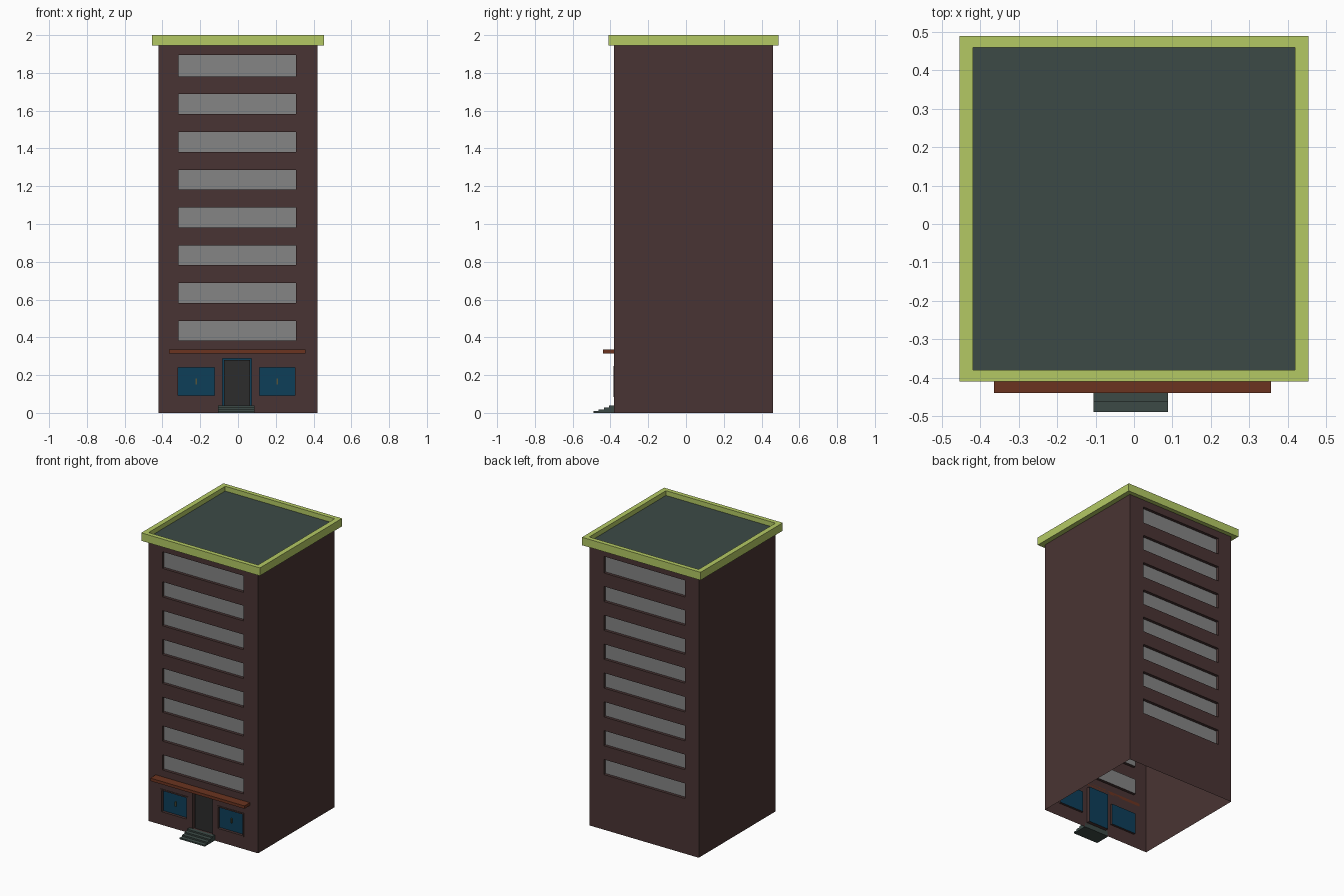
import bpy, bmesh
from mathutils import Vector

if "Cube" in bpy.data.objects:
    bpy.data.objects.remove(bpy.data.objects["Cube"])


def mat(name, hexa):
    def lin(c):
        c /= 255
        return c / 12.92 if c <= 0.04045 else ((c + 0.055) / 1.055) ** 2.4
    m = bpy.data.materials.new(name)
    m.diffuse_color = [lin(int(hexa[i:i + 2], 16)) for i in (0, 2, 4)] + [1]
    m.use_nodes = True
    m.node_tree.nodes["Principled BSDF"].inputs["Base Color"].default_value = m.diffuse_color
    return m


WALL = mat("brown wall", "493433")
GLASS = mat("grey glass", "858585")
BLUE = mat("blue glass", "0d3e59")
DOOR = mat("dark door", "2c2c2c")
RUST = mat("rust awning", "6b3420")
SLATE = mat("slate green", "3c4a46")
LIME = mat("lime trim", "b4c964")
BRASS = mat("brass handle", "55553a")


def finish(name, bm, *mats):
    me = bpy.data.meshes.new(name)
    bm.to_mesh(me)
    bm.free()
    for m in mats:
        me.materials.append(m)
    ob = bpy.data.objects.new(name, me)
    bpy.context.collection.objects.link(ob)
    return ob


def quad(bm, pts, normal, idx=0):
    f = bm.faces.new([bm.verts.new(p) for p in pts])
    f.normal_update()
    if f.normal.dot(Vector(normal)) < 0:
        f.normal_flip()
    f.material_index = idx


def box(name, x0, x1, y0, y1, z0, z1, m):
    bm = bmesh.new()
    bmesh.ops.create_cube(bm, size=1)
    for v in bm.verts:
        v.co = ((x0, x1)[v.co.x > 0], (y0, y1)[v.co.y > 0], (z0, z1)[v.co.z > 0])
    return finish(name, bm, m)


def wall(name, y, out, xs, zs, glass, depth):
    """Wall grid; every odd column/row cell is a recessed opening."""
    bm = bmesh.new()
    yi = y - out * depth
    for i, (a, b) in enumerate(zip(xs, xs[1:])):
        for j, (c, d) in enumerate(zip(zs, zs[1:])):
            hole = i % 2 and j % 2
            yy = yi if hole else y
            quad(bm, [(a, yy, c), (b, yy, c), (b, yy, d), (a, yy, d)],
                 (0, out, 0), 1 if hole else 0)
            if hole:
                for x, n in ((a, 1), (b, -1)):
                    quad(bm, [(x, y, c), (x, yi, c), (x, yi, d), (x, y, d)], (n, 0, 0))
                for z, n in ((c, 1), (d, -1)):
                    quad(bm, [(a, y, z), (b, y, z), (b, yi, z), (a, yi, z)], (0, 0, n))
    return finish(name, bm, WALL, glass)


L, R, F, B, TOP = -0.42, 0.42, -0.38, 0.46, 1.945

# upper floors, front and back
rows = [0.35]
for k in range(8):
    rows += [0.382 + 0.2 * k + 0.0 * k, 0.487 + 0.2 * k]
rows[-2:] = [1.78, 1.895]
rows.append(TOP)
wall("front_wall_upper", F, -1, [L, -0.315, 0.308, R], rows, GLASS, 0.02)
wall("back_wall_upper", B, 1, [L, -0.315, 0.308, R], rows, GLASS, 0.02)
wall("back_wall_lower", B, 1, [L, R], [0, 0.35], GLASS, 0.02)

# ground floor front: shop window, door, shop window
wall("shop_wall_left", F, -1, [L, -0.317, -0.125, -0.1], [0, 0.093, 0.24, 0.35], BLUE, 0.015)
wall("door_wall", F, -1, [-0.1, -0.082, 0.072, 0.09], [0, 0.035, 0.288, 0.35], BLUE, 0.025)
wall("shop_wall_right", F, -1, [0.09, 0.115, 0.302, R], [0, 0.093, 0.24, 0.35], BLUE, 0.015)
box("door", -0.074, 0.064, F + 0.016, F + 0.024, 0.036, 0.28, DOOR)

# side walls, single skins open underneath
for name, x, n in (("left_wall", L, -1), ("right_wall", R, 1)):
    bm = bmesh.new()
    quad(bm, [(x, F, 0), (x, B, 0), (x, B, TOP), (x, F, TOP)], (n, 0, 0))
    finish(name, bm, WALL)

# shop window frames and handles
for side, a, b in (("left", -0.317, -0.125), ("right", 0.115, 0.302)):
    t = 0.009
    for part, x0, x1, z0, z1 in (("bottom", a - t, b + t, 0.084, 0.093),
                                 ("top", a - t, b + t, 0.24, 0.249),
                                 ("side_a", a - t, a, 0.093, 0.24),
                                 ("side_b", b, b + t, 0.093, 0.24)):
        box(f"{side}_window_frame_{part}", x0, x1, F - 0.004, F, z0, z1, WALL)
    c = (a + b) / 2
    box(f"{side}_window_handle", c - 0.004, c + 0.004, F + 0.008, F + 0.014, 0.15, 0.182, BRASS)

# awning and entrance steps
box("awning", -0.365, 0.357, -0.44, F, 0.315, 0.335, RUST)
for k in range(4):
    box(f"step_{k + 1}", -0.105, 0.088, -0.49 + 0.0275 * k, F,
        0.0095 * k, 0.0095 * (k + 1), SLATE)

# roof deck and parapet ring
bm = bmesh.new()
quad(bm, [(L, F, 1.967), (R, F, 1.967), (R, B, 1.967), (L, B, 1.967)], (0, 0, 1))
finish("roof_deck", bm, SLATE)
XO, YF, YB = 0.455, -0.41, 0.49
box("parapet_front", -XO, XO, YF, F, TOP, 2, LIME)
box("parapet_back", -XO, XO, B, YB, TOP, 2, LIME)
box("parapet_left", -XO, L, F, B, TOP, 2, LIME)
box("parapet_right", R, XO, F, B, TOP, 2, LIME)
